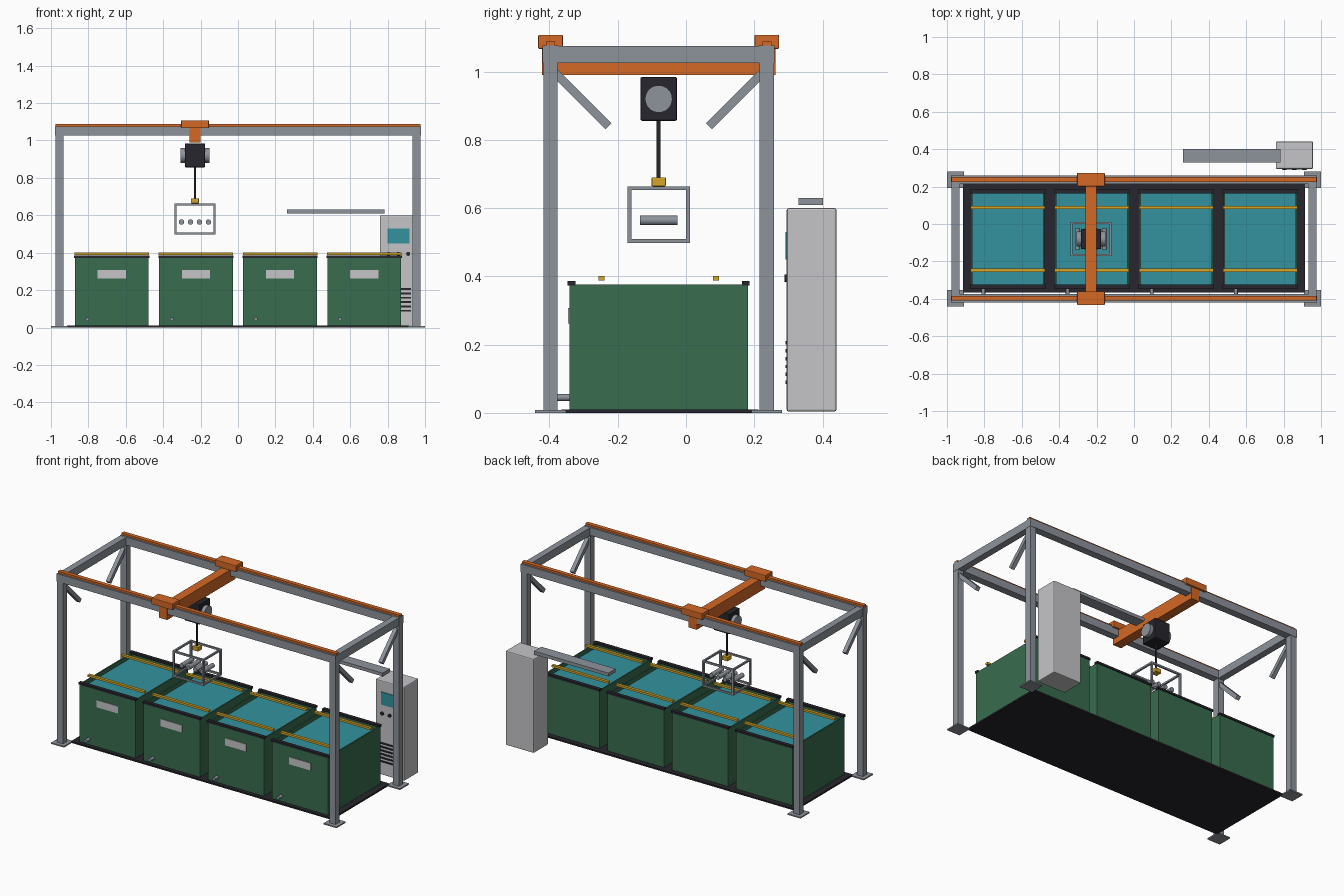
import bpy, bmesh, math
from mathutils import Vector

if "Cube" in bpy.data.objects:
    bpy.data.objects.remove(bpy.data.objects["Cube"])


def material(name, r, g, b):
    m = bpy.data.materials.new(name)
    m.diffuse_color = (r, g, b, 1)
    m.use_nodes = True
    m.node_tree.nodes["Principled BSDF"].inputs["Base Color"].default_value = m.diffuse_color
    return m


STEEL = material("steel grey", 0.27, 0.295, 0.33)
PALE = material("pale grey", 0.56, 0.56, 0.58)
DARK = material("charcoal", 0.019, 0.019, 0.026)
GREEN = material("tank green", 0.04, 0.15, 0.077)
TEAL = material("teal", 0.033, 0.29, 0.35)
ORANGE = material("orange", 0.66, 0.14, 0.018)
GOLD = material("gold", 0.66, 0.38, 0.022)


def finish(name, bm, *mats):
    me = bpy.data.meshes.new(name)
    bm.to_mesh(me)
    bm.free()
    for m in mats:
        me.materials.append(m)
    ob = bpy.data.objects.new(name, me)
    bpy.context.collection.objects.link(ob)
    return ob


def box_mesh(x, y, z):
    """Box mesh from (low, high) ranges."""
    bm = bmesh.new()
    bmesh.ops.create_cube(bm, size=1)
    for v in bm.verts:
        v.co = Vector([(a + b) / 2 + c * (b - a) for c, (a, b) in zip(v.co, (x, y, z))])
    return bm


def box(name, x, y, z, mat, bevel=0):
    ob = finish(name, box_mesh(x, y, z), mat)
    if bevel:
        mod = ob.modifiers.new("bevel", "BEVEL")
        mod.width, mod.segments = bevel, 2
    return ob


def around(c, size):
    return (c - size / 2, c + size / 2)


def rod(name, start, end, radius, mat, sides=24):
    a, b = Vector(start), Vector(end)
    bm = bmesh.new()
    bmesh.ops.create_cone(bm, cap_ends=True, segments=sides, radius1=radius,
                          radius2=radius, depth=(b - a).length)
    ob = finish(name, bm, mat)
    ob.location = (a + b) / 2
    ob.rotation_euler = (b - a).to_track_quat("Z", "Y").to_euler()
    for p in ob.data.polygons:
        p.use_smooth = len(p.vertices) == 4
    return ob


MID = -0.08          # centre line of the gantry in y
SPAN = 0.317         # half distance between the long beams
POST_X = 0.955

# Gantry frame
for sx in (-1, 1):
    x = sx * POST_X
    box("end_beam", around(x, 0.042), (-0.42, 0.26), (1.025, 1.075), STEEL)
    for sy in (-1, 1):
        y = MID + sy * SPAN
        box("post", around(x, 0.042), around(y, 0.042), (0, 1.03), STEEL)
        box("foot_plate", around(x, 0.09), around(y, 0.09), (0, 0.008), STEEL)
        brace = box("brace", around(0, 0.025), around(0, 0.025), around(0, 0.22), STEEL)
        brace.location = (x, MID + sy * 0.225, 0.918)
        brace.rotation_euler.x = -sy * math.radians(45)
for sy in (-1, 1):
    y = MID + sy * SPAN
    box("long_beam", around(0, 1.955), around(y, 0.046), (1.026, 1.076), STEEL)
    box("rail", around(0, 1.95), around(y, 0.026), (1.076, 1.088), ORANGE)

# Travelling bridge and hoist
CX = -0.23
for sy in (-1, 1):
    box("carriage", around(CX, 0.148), around(MID + sy * SPAN, 0.072), (1.067, 1.108),
        ORANGE, 0.003)
box("bridge", around(CX, 0.058), around(MID, 0.684), (0.99, 1.067), ORANGE)
box("hoist_body", around(CX, 0.108), around(MID, 0.108), (0.856, 0.984), DARK, 0.005)
rod("hoist_drum", (CX - 0.077, MID, 0.92), (CX + 0.077, MID, 0.92), 0.04, STEEL, 32)
rod("hoist_cable", (CX, MID, 0.68), (CX, MID, 0.87), 0.006, DARK, 12)
box("hook_block", around(CX, 0.042), around(MID, 0.042), (0.664, 0.69), GOLD, 0.003)

# Hanging cage with four workpieces
W, D, T = 0.218, 0.182, 0.011
Z0, Z1 = 0.498, 0.664
for sx in (-1, 1):
    x = CX + sx * (W - T) / 2
    for sy in (-1, 1):
        box("cage_upright", around(x, T), around(MID + sy * (D - T) / 2, T), (Z0, Z1), STEEL)
    for z in (Z0 + T / 2, Z1 - T / 2):
        box("cage_side_bar", around(x, T), around(MID, D), around(z, T), STEEL)
for sy in (-1, 1):
    for z in (Z0 + T / 2, Z1 - T / 2):
        box("cage_cross_bar", around(CX, W), around(MID + sy * (D - T) / 2, T),
            around(z, T), STEEL)
for i in range(4):
    x = CX + (i - 1.5) * 0.048
    rod("workpiece", (x, MID - 0.055, 0.564), (x, MID + 0.055, 0.564), 0.014, STEEL)

# Floor base
box("base_plate", around(0, 1.83), (-0.365, 0.213), (0, 0.01), DARK)

# Four open tanks filled with liquid
for i in range(4):
    x = (i - 1.5) * 0.45
    bm = box_mesh(around(x, 0.394), (-0.342, 0.181), (0.004, 0.376))
    top = max(bm.faces, key=lambda f: f.calc_center_median().z)
    bmesh.ops.inset_region(bm, faces=[top], thickness=0.012)
    inner = bmesh.ops.extrude_discrete_faces(bm, faces=[top])["faces"][0]
    bmesh.ops.translate(bm, verts=inner.verts, vec=(0, 0, -0.026))
    inner.material_index = 1
    finish("tank", bm, GREEN, TEAL)
    for y in (-0.336, 0.175):
        box("tank_rim", around(x, 0.402), around(y, 0.023), (0.373, 0.386), DARK)
    for y in (-0.248, 0.088):
        box("support_bar", around(x, 0.398), around(y, 0.018), (0.388, 0.401), GOLD)
    box("tank_label", around(x, 0.15), (-0.346, -0.341), (0.262, 0.308), PALE)
    rod("drain_pipe", (x - 0.13, -0.378, 0.045), (x - 0.13, -0.335, 0.045), 0.01, STEEL, 16)

# Control cabinet with screen, knobs and vent slots
box("cabinet", (0.758, 0.957), (0.295, 0.441), (0.004, 0.6), PALE, 0.006)
box("screen", (0.798, 0.918), (0.291, 0.296), (0.45, 0.53), TEAL)
for x in (0.805, 0.857, 0.91):
    rod("knob", (x, 0.288, 0.394), (x, 0.297, 0.394), 0.011, DARK, 16)
for i in range(6):
    box("vent_slot", (0.79, 0.925), (0.291, 0.296), around(0.09 + i * 0.023, 0.01), DARK)
box("cable_arm", (0.262, 0.783), (0.33, 0.402), (0.609, 0.63), STEEL)
